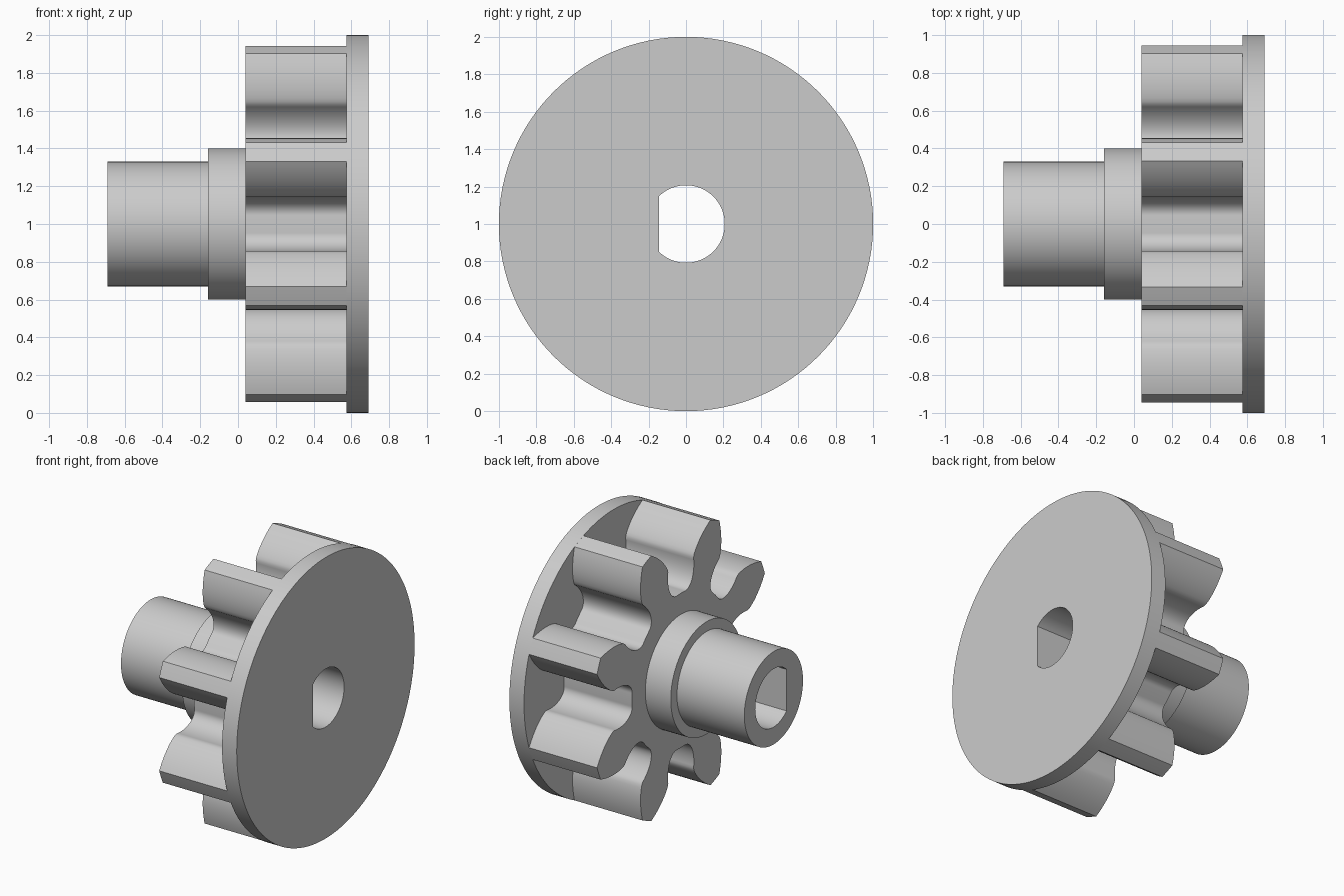
import bpy, bmesh, math

cube = bpy.data.objects.get("Cube")
if cube:
    bpy.data.objects.remove(cube, do_unlink=True)

CENTRE_Z = 1.0
TEETH = 8
MODULE = 0.2
PITCH_R = TEETH * MODULE / 2
TIP_R = PITCH_R + MODULE
ROOT_R = PITCH_R - 1.25 * MODULE
PRESSURE = math.radians(20)
BASE_R = PITCH_R * math.cos(PRESSURE)

grey = bpy.data.materials.new("light_grey")
grey.use_nodes = True
grey.diffuse_color = (0.6, 0.6, 0.6, 1)
grey.node_tree.nodes["Principled BSDF"].inputs["Base Color"].default_value = (0.6, 0.6, 0.6, 1)


def polar(r, a):
    return (r * math.cos(a), r * math.sin(a))


def circle(r, n=96):
    return [polar(r, 2 * math.pi * i / n) for i in range(n)]


def d_bore(r=0.207, flat=-0.145, n=48):
    """Round bore with one flat side facing -y."""
    a = math.acos(flat / r)
    return [polar(r, -a + 2 * a * i / n) for i in range(n + 1)]


def involute(a):
    return math.tan(a) - a


def gap_half_angle(r):
    """Half angle of the tooth space on the involute flank."""
    return (math.pi / (2 * TEETH) - involute(PRESSURE)
            + involute(math.acos(min(1, BASE_R / r))))


def flank():
    """(radius, angle) pairs from root to tip, with the undercut at the base."""
    corner = math.pi * MODULE / 4 - (PITCH_R - ROOT_R) * math.tan(PRESSURE)
    points = []
    phi = -corner / PITCH_R
    while True:
        t = corner + PITCH_R * phi
        r, a = math.hypot(ROOT_R, t), math.atan2(t, ROOT_R) - phi
        if r > BASE_R and a < gap_half_angle(r):
            break
        points.append((r, a))
        phi += 0.03
    start, steps = points[-1][0], 12
    for i in range(1, steps + 1):
        r = start + (TIP_R - start) * i / steps
        if r > BASE_R:
            points.append((r, gap_half_angle(r)))
    return points


def gear_outline():
    side = flank()
    outline = []
    for k in range(TEETH):
        mid = 2 * math.pi * k / TEETH
        outline += [polar(r, mid - a) for r, a in reversed(side)]
        outline.append(polar(ROOT_R, mid))
        outline += [polar(r, mid + a) for r, a in side]
        outline.append(polar(TIP_R, mid + math.pi / TEETH))
    return outline


def extruded_part(name, outline, x0, x1):
    """Extrude a y-z outline along x, leaving the bore open."""
    bm = bmesh.new()
    edges = []
    for loop in (outline, d_bore()):
        verts = [bm.verts.new((x0, y, z + CENTRE_Z)) for y, z in loop]
        edges += [bm.edges.new((v, verts[(i + 1) % len(verts)]))
                  for i, v in enumerate(verts)]
    bmesh.ops.triangle_fill(bm, use_beauty=True, edges=edges, normal=(-1, 0, 0))
    new = bmesh.ops.extrude_face_region(bm, geom=bm.faces[:], use_keep_orig=True)
    moved = [g for g in new["geom"] if isinstance(g, bmesh.types.BMVert)]
    bmesh.ops.translate(bm, verts=moved, vec=(x1 - x0, 0, 0))
    bmesh.ops.recalc_face_normals(bm, faces=bm.faces[:])
    mesh = bpy.data.meshes.new(name)
    bm.to_mesh(mesh)
    bm.free()
    mesh.materials.append(grey)
    obj = bpy.data.objects.new(name, mesh)
    bpy.context.collection.objects.link(obj)
    bpy.ops.object.select_all(action="DESELECT")
    obj.select_set(True)
    bpy.context.view_layer.objects.active = obj
    bpy.ops.object.shade_smooth_by_angle(angle=math.radians(30))
    return obj


# Stepped shaft, toothed wheel and end flange along x
extruded_part("hub", circle(0.33), -0.69, -0.16)
extruded_part("collar", circle(0.4), -0.16, 0.04)
extruded_part("gear_teeth", gear_outline(), 0.04, 0.575)
extruded_part("end_flange", circle(1.0, 128), 0.575, 0.69)
